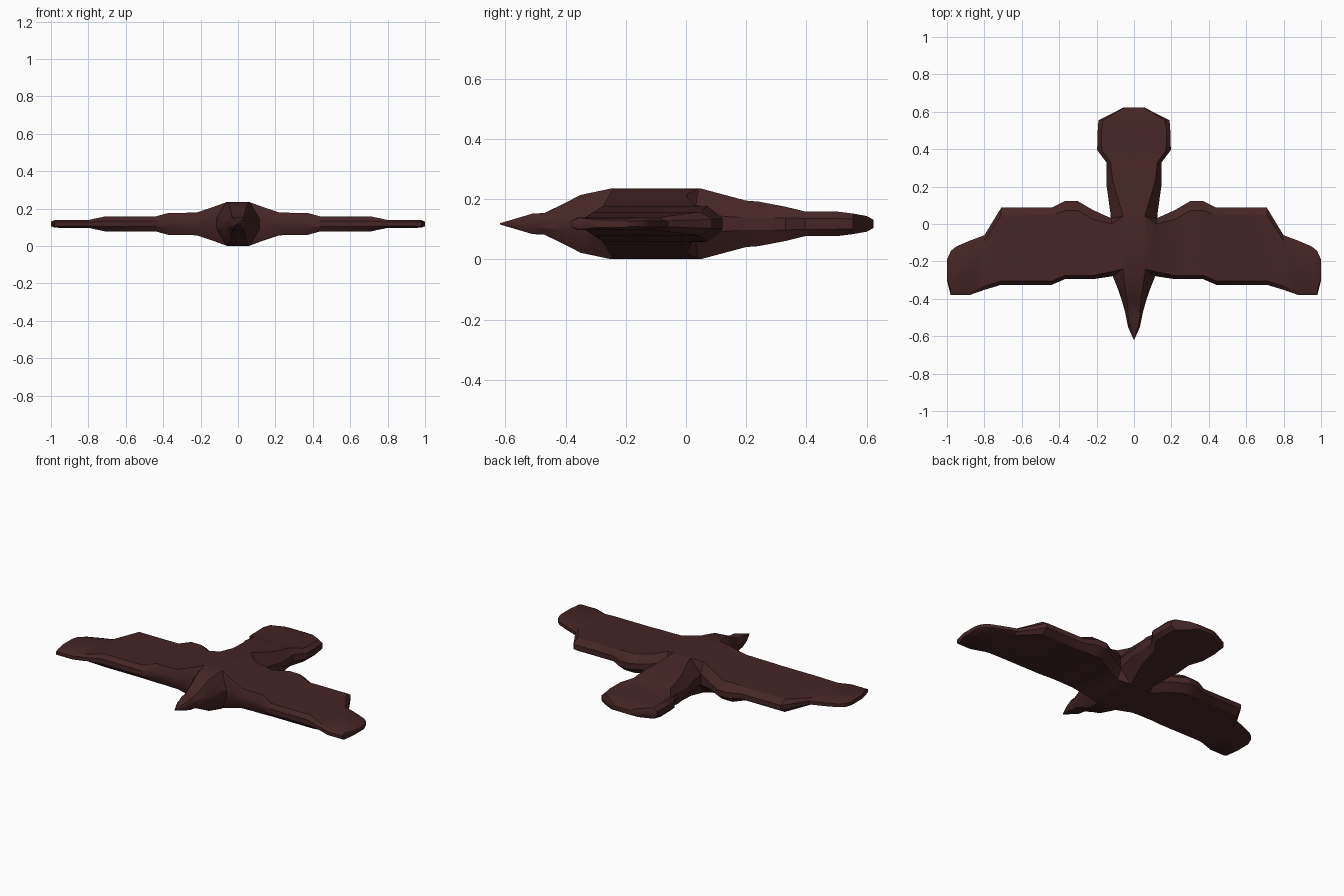
import bpy, bmesh, math

MID = 0.118  # height of the horizontal mirror plane

plumage = bpy.data.materials.new("dark brown plumage")
plumage.diffuse_color = (0.060, 0.019, 0.019, 1)


def loft(name, rings):
    """Skin a list of equal-length rings and cap both ends."""
    bm = bmesh.new()
    loops = [[bm.verts.new(p) for p in ring] for ring in rings]
    n = len(loops[0])
    for a, b in zip(loops, loops[1:]):
        for i in range(n):
            j = (i + 1) % n
            bm.faces.new((a[i], a[j], b[j], b[i]))
    bm.faces.new(loops[0])
    bm.faces.new(loops[-1])
    bmesh.ops.remove_doubles(bm, verts=bm.verts, dist=0.0005)
    bmesh.ops.recalc_face_normals(bm, faces=bm.faces)
    mesh = bpy.data.meshes.new(name)
    bm.to_mesh(mesh)
    bm.free()
    mesh.materials.append(plumage)
    ob = bpy.data.objects.new(name, mesh)
    bpy.context.collection.objects.link(ob)
    bpy.ops.object.select_all(action='DESELECT')
    ob.select_set(True)
    bpy.context.view_layer.objects.active = ob
    bpy.ops.object.shade_smooth_by_angle(angle=math.radians(30))
    return ob


def octagon(lo, lo_in, hi_in, hi, edge, h):
    """Bevelled slab section as (across, height) pairs."""
    return [(lo, -edge), (lo_in, -h), (hi_in, -h), (hi, -edge),
            (hi, edge), (hi_in, h), (lo_in, h), (lo, edge)]


# Body from beak to tail: y, half width, top half width, side half height, half height
body = [
    (-0.618, 0.002, 0.001, 0.001, 0.002),
    (-0.55, 0.032, 0.022, 0.010, 0.022),
    (-0.51, 0.040, 0.030, 0.012, 0.034),
    (-0.47, 0.048, 0.032, 0.015, 0.036),
    (-0.40, 0.068, 0.038, 0.020, 0.070),
    (-0.35, 0.085, 0.045, 0.025, 0.096),
    (-0.25, 0.125, 0.060, 0.030, 0.117),
    (0.05, 0.125, 0.060, 0.030, 0.117),
    (0.20, 0.146, 0.105, 0.020, 0.077),
    (0.24, 0.147, 0.115, 0.020, 0.074),
    (0.33, 0.148, 0.125, 0.020, 0.057),
    (0.395, 0.197, 0.172, 0.018, 0.041),
    (0.50, 0.194, 0.174, 0.018, 0.041),
    (0.555, 0.190, 0.165, 0.016, 0.034),
    (0.60, 0.100, 0.090, 0.014, 0.026),
    (0.622, 0.058, 0.050, 0.010, 0.014),
]
loft("body", [[(x, y, MID + z) for x, z in octagon(-w, -t, t, w, e, h)]
              for y, w, t, e, h in body])

# Right wing: x, leading y, trailing y, leading bevel, trailing bevel, edge half height, half height
wing = [
    (0.00, -0.25, 0.05, 0.01, 0.01, 0.100, 0.117),
    (0.06, -0.25, 0.05, 0.01, 0.01, 0.100, 0.117),
    (0.12, -0.28, 0.03, 0.025, 0.03, 0.035, 0.095),
    (0.22, -0.295, 0.075, 0.020, 0.05, 0.018, 0.061),
    (0.30, -0.295, 0.122, 0.020, 0.05, 0.018, 0.059),
    (0.37, -0.295, 0.122, 0.020, 0.05, 0.018, 0.059),
    (0.44, -0.325, 0.087, 0.020, 0.04, 0.015, 0.040),
    (0.71, -0.325, 0.087, 0.020, 0.04, 0.015, 0.040),
    (0.80, -0.352, -0.060, 0.020, 0.03, 0.010, 0.021),
    (0.88, -0.380, -0.090, 0.020, 0.03, 0.010, 0.021),
    (0.95, -0.380, -0.120, 0.020, 0.03, 0.010, 0.021),
    (0.98, -0.380, -0.145, 0.025, 0.03, 0.010, 0.020),
    (1.00, -0.300, -0.190, 0.010, 0.01, 0.008, 0.012),
]
for name, side in (("right_wing", 1), ("left_wing", -1)):
    loft(name, [[(side * x, y, MID + z)
                 for y, z in octagon(f, f + bf, b - bb, b, e, h)]
                for x, f, b, bf, bb, e, h in wing])
